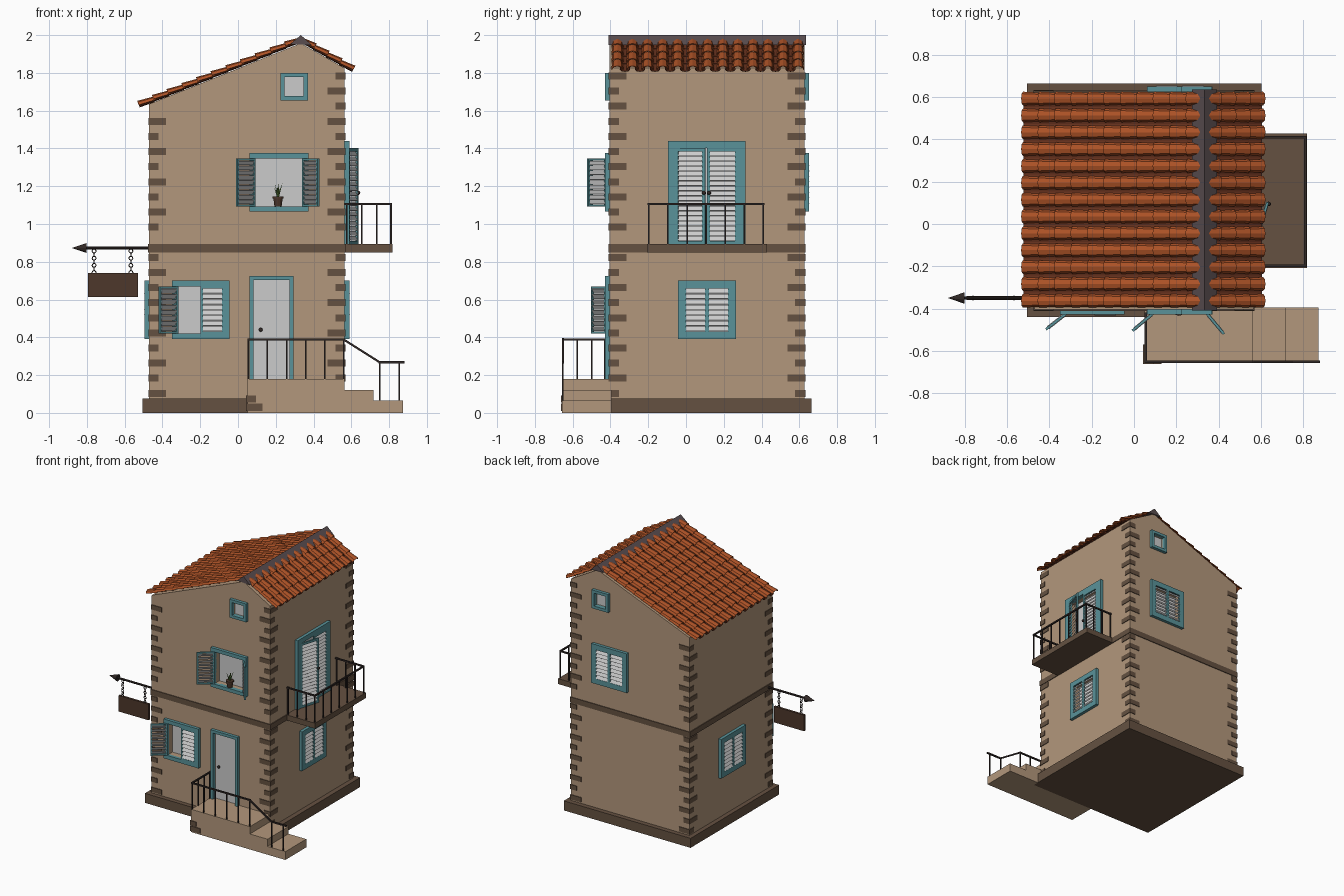
import bpy, bmesh, math, random
from mathutils import Matrix, Vector

if "Cube" in bpy.data.objects:
    bpy.data.objects.remove(bpy.data.objects["Cube"])

random.seed(4)
X0, X1, Y0, Y1 = -0.47, 0.565, -0.405, 0.627      # wall faces
T, R = Matrix.Translation, lambda deg, ax: Matrix.Rotation(math.radians(deg), 4, ax)


def mat(name, r, g, b):
    m = bpy.data.materials.new(name)
    m.diffuse_color = (r, g, b, 1)
    m.use_nodes = True
    m.node_tree.nodes["Principled BSDF"].inputs["Base Color"].default_value = m.diffuse_color
    return m


SAND = mat("sand_plaster", 0.45, 0.31, 0.2)
STONE = mat("dark_stone", 0.13, 0.083, 0.053)
TEAL = mat("teal_paint", 0.1, 0.29, 0.32)
TILE = mat("terracotta", 0.42, 0.085, 0.02)
PAN = mat("terracotta_shade", 0.13, 0.03, 0.012)
RIDGE = mat("ridge_grey", 0.1, 0.075, 0.08)
IRON = mat("iron", 0.03, 0.021, 0.019)
WOOD = mat("sign_wood", 0.075, 0.038, 0.024)
LEAF = mat("leaf", 0.08, 0.16, 0.03)


def finish(bm, name, material=None, normals=True):
    if normals:
        bmesh.ops.recalc_face_normals(bm, faces=bm.faces)
    me = bpy.data.meshes.new(name)
    bm.to_mesh(me)
    bm.free()
    ob = bpy.data.objects.new(name, me)
    bpy.context.collection.objects.link(ob)
    if material:
        me.materials.append(material)
    return ob


def box(bm, x0, x1, y0, y1, z0, z1, M=Matrix()):
    S = Matrix.Diagonal((x1 - x0, y1 - y0, z1 - z0, 1))
    bmesh.ops.create_cube(bm, size=1, matrix=M @ T(((x0+x1)/2, (y0+y1)/2, (z0+z1)/2)) @ S)


def bar(bm, p, q, t=0.01):
    p, q = Vector(p), Vector(q)
    L = (q - p).length
    box(bm, -t/2, t/2, -t/2, t/2, -t/2, L + t/2, T(p) @ (q - p).to_track_quat('Z', 'Y').to_matrix().to_4x4())


def prism(pts, y0, y1):
    # extrude an x-z outline along y
    bm = bmesh.new()
    f = bm.faces.new([bm.verts.new((x, y0, z)) for x, z in pts])
    g = bmesh.ops.extrude_face_region(bm, geom=[f])
    bmesh.ops.translate(bm, vec=(0, y1 - y0, 0), verts=[v for v in g["geom"] if isinstance(v, bmesh.types.BMVert)])
    return bm


# walls, plinth, floor band
walls = finish(prism([(X0, 0.05), (X1, 0.05), (X1, 1.825), (0.333, 1.957), (X0, 1.635)], Y0, Y1), "walls", SAND)
bm = bmesh.new()
box(bm, -0.505, 0.603, -0.44, 0.664, 0, 0.075)
finish(bm, "plinth", STONE)
bm = bmesh.new()
box(bm, X0-.006, X1+.006, Y0-.006, Y1+.006, 0.85, 0.893)
finish(bm, "floor_band", STONE)

# corner quoins, alternating long and short
bm = bmesh.new()
e = 0.005
for sx, cx in ((1, X0), (-1, X1)):
    for sy, cy in ((1, Y0), (-1, Y1)):
        z, i = 0.085, 0
        while z < (1.6 if sx > 0 else 1.79):
            a, b = ((0.09, 0.05), (0.05, 0.09))[i % 2]
            if not 0.81 < z < 0.9:
                xs = sorted((cx - sx*e, cx + sx*a))
                ys = sorted((cy - sy*e, cy + sy*b))
                box(bm, *xs, *ys, z, z + 0.037)
            z += 0.08
            i += 1
box(bm, 0.043, 0.13, -0.661, -0.61, 0.01, 0.05)
box(bm, 0.043, 0.095, -0.661, -0.57, 0.055, 0.092)
finish(bm, "corner_quoins", STONE)

# windows and doors: local x along the wall, local -y outward
FRONT = T((0, Y0, 0))
RIGHT = T((X1, 0, 0)) @ R(90, 'Z')
BACK = T((0, Y1, 0)) @ R(180, 'Z')
LEFT = T((X0, 0, 0)) @ R(-90, 'Z')
cut = bmesh.new()


def shutter(fr, sl, M, w, h, s=0.011):
    for x in (0, w - s):
        box(fr, x, x + s, -.006, .006, 0, h, M)
    for z in (0, h - s):
        box(fr, s, w - s, -.006, .006, z, z + s, M)
    n = max(2, round((h - 2*s) / 0.027))
    p = (h - 2*s) / n
    for k in range(n):
        box(sl, s, w - s, -.0015, .0015, -p*.5, p*.5, M @ T((0, 0, s + p*(k + .5))) @ R(-32, 'X'))


def opening(name, M, u0, u1, z0, z1, t, shutters=None, door=False, depth=0.05, s=0.011):
    fr, pane = bmesh.new(), bmesh.new()
    zb = z0 if door else z0 + t
    a, b, zt = u0 + t, u1 - t, z1 - t
    box(fr, u0, a, -.024, .01, z0, z1, M)
    box(fr, b, u1, -.024, .01, z0, z1, M)
    box(fr, a, b, -.024, .01, zt, z1, M)
    if not door:
        box(fr, a, b, -.024, .01, z0, zb, M)
    box(cut, a, b, -.03, depth, zb, zt, M)
    box(pane, a, b, depth - .006, depth + .004, zb, zt, M)
    finish(pane, name + "_panel")
    if shutters:
        sl = bmesh.new()
        w = (b - a) / 2
        flip = Matrix.Diagonal((-1, 1, 1, 1))
        shutter(fr, sl, M @ T((a, -.018, zb)) @ R(shutters[0], 'Z'), w, zt - zb, s)
        shutter(fr, sl, M @ T((b, -.018, zb)) @ flip @ R(shutters[1], 'Z'), w, zt - zb, s)
        finish(sl, name + "_slats")
    finish(fr, name + "_frame", TEAL)


opening("front_door", FRONT, 0.06, 0.295, 0.18, 0.725, 0.022, door=True, depth=0.012)
opening("front_lower_window", FRONT, -0.35, -0.045, 0.39, 0.7, 0.03, (-142, 0))
opening("front_upper_window", FRONT, 0.062, 0.372, 1.065, 1.375, 0.028, (-140, -130))
opening("front_attic_window", FRONT, 0.225, 0.37, 1.655, 1.8, 0.022, depth=0.02)
opening("back_attic_window", BACK, -0.37, -0.225, 1.655, 1.8, 0.022, depth=0.02)
opening("back_upper_window", BACK, -0.372, -0.062, 1.065, 1.375, 0.03, (0, 0))
opening("right_window", RIGHT, -0.042, 0.264, 0.39, 0.7, 0.03, (0, 0))
opening("left_window", LEFT, -0.264, 0.042, 0.39, 0.7, 0.03, (0, 0))
opening("balcony_door", RIGHT, -0.095, 0.315, 0.893, 1.44, 0.038, (-17, 0), door=True, s=0.018)

cutter = finish(cut, "opening_cutter")
cutter.hide_render = True
cutter.hide_viewport = True
m = walls.modifiers.new("openings", 'BOOLEAN')
m.object, m.operation, m.solver = cutter, 'DIFFERENCE', 'EXACT'

# door knobs
bm = bmesh.new()
for p in ((0.12, Y0 - .008, 0.44), (0.637, 0.095, 1.165), (0.597, 0.122, 1.165)):
    bmesh.ops.create_uvsphere(bm, u_segments=10, v_segments=6, radius=0.011, matrix=T(p))
finish(bm, "door_knobs", IRON)

# roof tiles: convex covers over concave pans on each slope
COLS, YA, YB = 13, -0.403, 0.633
PITCH = (YB - YA) / COLS


def tile(bm, P, d, n, y, L, r, up, lift):
    rings = []
    for s, k, h in ((0, 0.82, 0), (L, 1.0, lift)):
        ring = []
        for j in range(5):
            a = math.pi * j / 4
            q = P + d*s + n*(h + up*k*math.sin(a))
            ring.append(bm.verts.new((q.x, y + r*k*math.cos(a), q.z)))
        rings.append(ring)
    for j in range(4):
        bm.faces.new((rings[0][j], rings[0][j+1], rings[1][j+1], rings[1][j]))


covers, pans = bmesh.new(), bmesh.new()
for ex, ez, rows in ((-0.522, 1.622, 11), (0.606, 1.81, 4)):
    P = Vector((0.333, 0, 1.968))
    d = Vector((ex, 0, ez)) - P
    step = d.length / rows
    d.normalize()
    n = Vector((-d.z, 0, d.x)) if d.x > 0 else Vector((d.z, 0, -d.x))
    for r in range(rows):
        for c in range(COLS):
            y = YA + PITCH*(c + .5)
            tile(covers, P + d*(step*max(r - .15, 0)), d, n, y, step*(1.15 if r else 1), 0.031, 0.022, 0.008)
            if c:
                tile(pans, P + d*(step*r) + n*.004, d, n, y - PITCH/2, step, 0.026, -0.012, 0.005)
for b, nm, mt in ((covers, "roof_cover_tiles", TILE), (pans, "roof_pan_tiles", PAN)):
    ob = finish(b, nm, mt)
    s = ob.modifiers.new("thickness", 'SOLIDIFY')
    s.thickness, s.offset = 0.004, 0
finish(prism([(0.333, 2.0), (0.275, 1.952), (0.333, 1.95), (0.392, 1.947)], YA - .006, YB + .002), "roof_ridge", RIDGE)

# entrance stairs with landing
finish(prism([(0.05, 0), (0.873, 0), (0.873, 0.065), (0.717, 0.065), (0.717, 0.122), (0.563, 0.122),
              (0.563, 0.18), (0.05, 0.18)], -0.656, Y0 + .01), "entrance_stairs", SAND)

# stair railing
bm = bmesh.new()
ry = -0.652
path = [(0.055, Y0 - .02, 0.388), (0.055, ry, 0.388), (0.56, ry, 0.388), (0.75, ry, 0.268), (0.875, ry, 0.268)]
for p, q in zip(path, path[1:]):
    bar(bm, p, q, 0.011)
for i in range(6):
    x = 0.055 + 0.101*i
    bar(bm, (x, ry, 0.18), (x, ry, 0.385), 0.008)
for y in (-0.575, -0.5, -0.43):
    bar(bm, (0.055, y, 0.18), (0.055, y, 0.385), 0.008)
for x in (0.75, 0.853):
    bar(bm, (x, ry, 0.065), (x, ry, 0.265), 0.008)
finish(bm, "stair_railing", IRON)

# balcony slab and railing
bm = bmesh.new()
box(bm, X1 - .01, 0.818, -0.207, 0.428, 0.85, 0.893)
finish(bm, "balcony_slab", STONE)
bm = bmesh.new()
bx, ya, yb, zt = 0.81, -0.197, 0.41, 1.105
for p, q in (((X1, ya, zt), (bx, ya, zt)), ((bx, ya, zt), (bx, yb, zt)), ((bx, yb, zt), (X1, yb, zt))):
    bar(bm, p, q, 0.011)
for i in range(7):
    y = ya + (yb - ya)*i/6
    bar(bm, (bx, y, 0.89), (bx, y, zt), 0.008)
for y in (ya, yb):
    for x in (0.575, 0.655, 0.735):
        bar(bm, (x, y, 0.89), (x, y, zt), 0.008)
finish(bm, "balcony_railing", IRON)

# hanging sign: arrow rod, chains and board
sy = -0.35
bm = bmesh.new()
bmesh.ops.create_cone(bm, cap_ends=True, segments=10, radius1=0.008, radius2=0.008, depth=0.36,
                      matrix=T((-0.635, sy, 0.873)) @ R(-90, 'Y'))
bmesh.ops.create_cone(bm, cap_ends=True, segments=10, radius1=0.027, radius2=0, depth=0.078,
                      matrix=T((-0.841, sy, 0.873)) @ R(-90, 'Y'))
finish(bm, "sign_rod", IRON)
bm = bmesh.new()
box(bm, -0.793, -0.53, sy - .009, sy + .009, 0.614, 0.74)
finish(bm, "sign_board", WOOD)
for x in (-0.762, -0.567):
    for k in range(7):
        bpy.ops.mesh.primitive_torus_add(major_segments=10, minor_segments=5, major_radius=0.01, minor_radius=0.003,
                                         location=(x, sy, 0.857 - 0.019*k), rotation=(math.pi/2, 0, (k % 2)*math.pi/2))
        link = bpy.context.object
        link.name = "sign_chain_link"
        link.data.materials.append(IRON)

# potted plant on the upper sill
bm = bmesh.new()
bmesh.ops.create_cone(bm, cap_ends=True, segments=12, radius1=0.019, radius2=0.025, depth=0.045, matrix=T((0.212, -0.405, 1.116)))
bmesh.ops.create_cone(bm, cap_ends=True, segments=12, radius1=0.029, radius2=0.029, depth=0.012, matrix=T((0.212, -0.405, 1.14)))
finish(bm, "plant_pot", WOOD)
bm = bmesh.new()
for k in range(9):
    L = random.uniform(0.045, 0.08)
    bmesh.ops.create_cone(bm, cap_ends=True, segments=4, radius1=0.006, radius2=0, depth=L,
                          matrix=T((0.212, -0.405, 1.143)) @ R(40*k, 'Z') @ R(random.uniform(5, 24), 'X') @ T((0, 0, L/2)))
finish(bm, "plant_leaves", LEAF)
